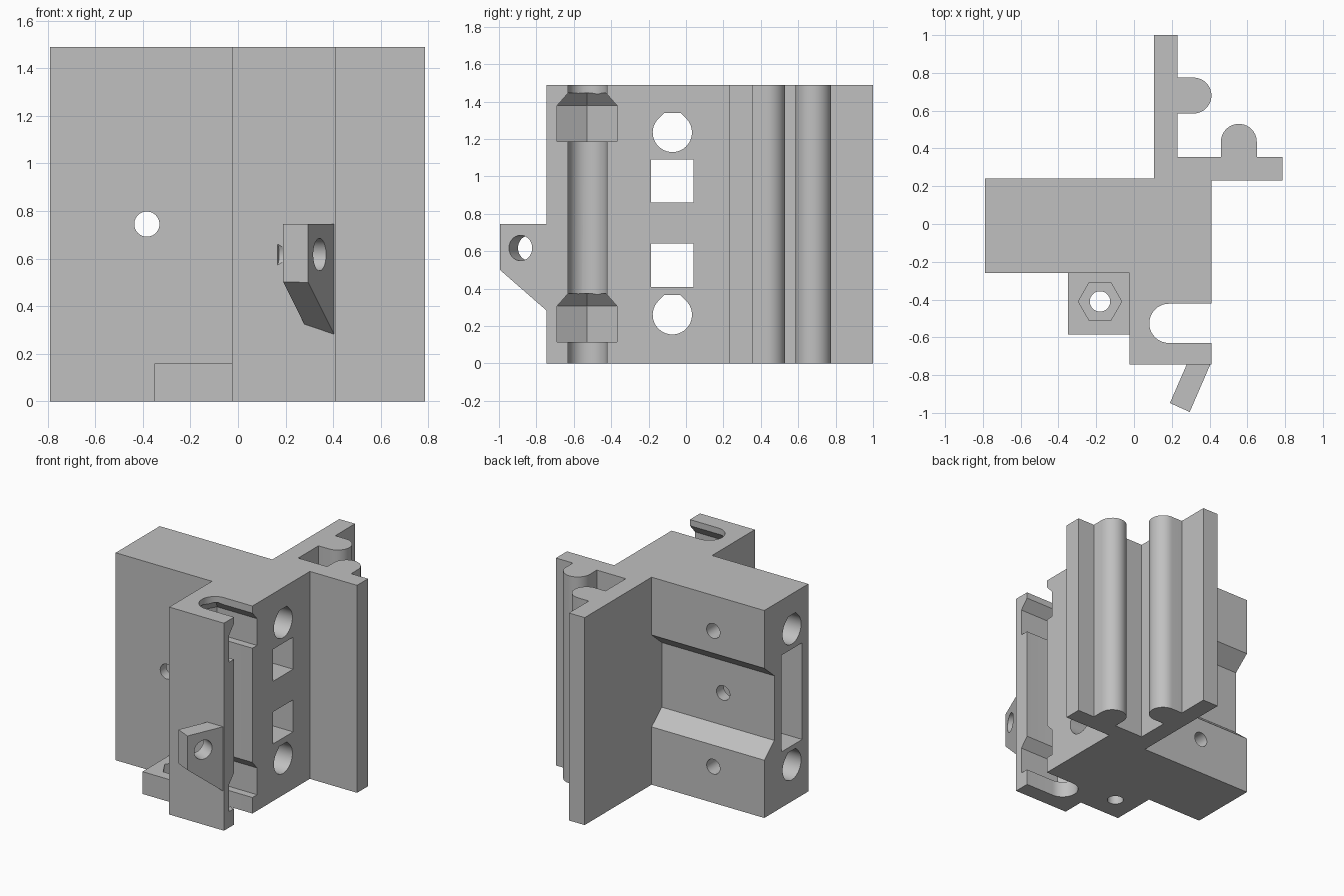
import bpy
import bmesh
import math
from mathutils import Matrix, Vector

if "Cube" in bpy.data.objects:
    bpy.data.objects.remove(bpy.data.objects["Cube"])

H = 1.49
MID = H / 2

grey = bpy.data.materials.new("plain_grey")
grey.use_nodes = True
grey.diffuse_color = (0.53, 0.53, 0.53, 1)
grey.node_tree.nodes["Principled BSDF"].inputs["Base Color"].default_value = grey.diffuse_color


def arc(cx, cy, r, start, end, n=20):
    angles = [math.radians(start + (end - start) * i / n) for i in range(n + 1)]
    return [(cx + r * math.cos(a), cy + r * math.sin(a)) for a in angles]


def circle(cx, cy, r):
    return arc(cx, cy, r, 0, 360, 40)[:-1]


def rect(u0, u1, v0, v1):
    return [(u0, v0), (u1, v0), (u1, v1), (u0, v1)]


def loft(name, ring_a, ring_b):
    """Solid between two rings with the same number of points."""
    bm = bmesh.new()
    a = [bm.verts.new(p) for p in ring_a]
    b = [bm.verts.new(p) for p in ring_b]
    bm.faces.new(a)
    bm.faces.new(b)
    for i in range(len(a)):
        j = (i + 1) % len(a)
        bm.faces.new((a[i], a[j], b[j], b[i]))
    bmesh.ops.recalc_face_normals(bm, faces=bm.faces)
    mesh = bpy.data.meshes.new(name)
    bm.to_mesh(mesh)
    bm.free()
    mesh.materials.append(grey)
    obj = bpy.data.objects.new(name, mesh)
    bpy.context.collection.objects.link(obj)
    return obj


PLACE = {"x": lambda u, v, w: (w, u, v),
         "y": lambda u, v, w: (u, w, v),
         "z": lambda u, v, w: (u, v, w)}


def prism(name, pts, lo, hi, axis="z", end_pts=None):
    put = PLACE[axis]
    return loft(name, [put(u, v, lo) for u, v in pts],
                [put(u, v, hi) for u, v in end_pts or pts])


def combine(target, tool, operation="DIFFERENCE"):
    mod = target.modifiers.new(tool.name, "BOOLEAN")
    mod.operation = operation
    mod.solver = "EXACT"
    mod.object = tool
    bpy.context.view_layer.objects.active = target
    bpy.ops.object.modifier_apply(modifier=mod.name)
    bpy.data.objects.remove(tool)


# Main extrusion: block, two flanges with rounded ribs, slotted front arm
outline = [(-0.79, -0.26), (-0.025, -0.26), (-0.025, -0.745), (0.41, -0.745), (0.41, -0.63)]
outline += arc(0.185, -0.526, 0.104, 270, 90)
outline += [(0.41, -0.422), (0.41, 0.23), (0.785, 0.23), (0.785, 0.355), (0.65, 0.355)]
outline += arc(0.555, 0.435, 0.095, 0, 180)
outline += [(0.46, 0.355), (0.23, 0.355), (0.23, 0.585)]
outline += arc(0.315, 0.68, 0.095, -90, 90)
outline += [(0.23, 0.775), (0.23, 1.0), (0.105, 1.0), (0.105, 0.24), (-0.79, 0.24)]
body = prism("carriage_body", outline, 0, H)

# Nut tab at the foot
combine(body, prism("nut_tab", rect(-0.35, -0.01, -0.585, -0.24), 0, 0.16), "UNION")
combine(body, prism("nut_pocket", arc(-0.18, -0.41, 0.115, 0, 300, 5), 0.07, 0.3))
combine(body, prism("tab_hole", circle(-0.18, -0.41, 0.054), -0.1, 0.2))

# Slanted lug on the front arm, with a sloping underside
corner = Vector((0.41, -0.745))
along = Vector((-0.115, -0.245)).normalized()
plan = [(0.285, -0.73), (0.41, -0.73), (0.295, -0.995), (0.19, -0.948)]
under = [(x, y, 0.28 + 0.8 * (Vector((x, y)) - corner).dot(along)) for x, y in plan]
combine(body, loft("slanted_lug", under, [(x, y, MID) for x, y in plan]), "UNION")
lug_hole = prism("lug_hole", circle(0, 0, 0.068), -0.22, 0.1, "x")
lug_hole.data.transform(Matrix.Translation((0.344, -0.885, 0.617))
                        @ Matrix.Rotation(math.radians(-25), 4, "Z"))
combine(body, lug_hole)


# Hexagonal seats in the slot, each with a tapered roof
def seat(a):
    x, y, half = 0.185, -0.529, a / math.sqrt(3)
    return [(0.6, y - a), (0.6, y + a), (x - half, y + a), (x - 2 * half, y), (x - half, y - a)]


for z in (0.115, 1.187):
    combine(body, prism("seat_cut", seat(0.16), z, z + 0.192))
    combine(body, prism("seat_roof", seat(0.16), z + 0.192, z + 0.26, "z", seat(0.1)))

# Chamfered recess across the back of the block
recess = [(0.24, MID - 0.33), (0.125, MID - 0.232), (0.125, MID + 0.232), (0.24, MID + 0.33),
          (0.3, MID + 0.33), (0.3, MID - 0.33)]
combine(body, prism("back_recess", recess, -0.9, 0.105, "x"))

# Rod bores with flat-topped teardrop section, and screw holes from the back
for z in (0.26, 1.235):
    r = 0.105
    flat = r * (math.sqrt(2) - 1)
    bore = arc(-0.073, z, r, 135, 405, 32) + [(-0.073 + flat, z + r), (-0.073 - flat, z + r)]
    combine(body, prism("rod_bore", bore, -1, 0.6, "x"))
    combine(body, prism("screw_hole", circle(-0.385, z, 0.053), -0.07, 0.4, "y"))

# Tall slot from the left end, splitting into two square windows on the other
combine(body, prism("tall_slot", rect(-0.19, 0.043, 0.4, 1.094), -1, 0.1, "x"))
for z in (0.41, 0.86):
    combine(body, prism("square_window", rect(-0.187, 0.04, z, z + 0.23), 0, 0.6, "x"))
combine(body, prism("middle_hole", circle(-0.383, MID, 0.053), -0.4, 0.4, "y"))

# Smooth the bores and ribs, keep edges sharp
bpy.ops.object.select_all(action="DESELECT")
body.select_set(True)
bpy.context.view_layer.objects.active = body
bpy.ops.object.shade_smooth_by_angle(angle=math.radians(25))
